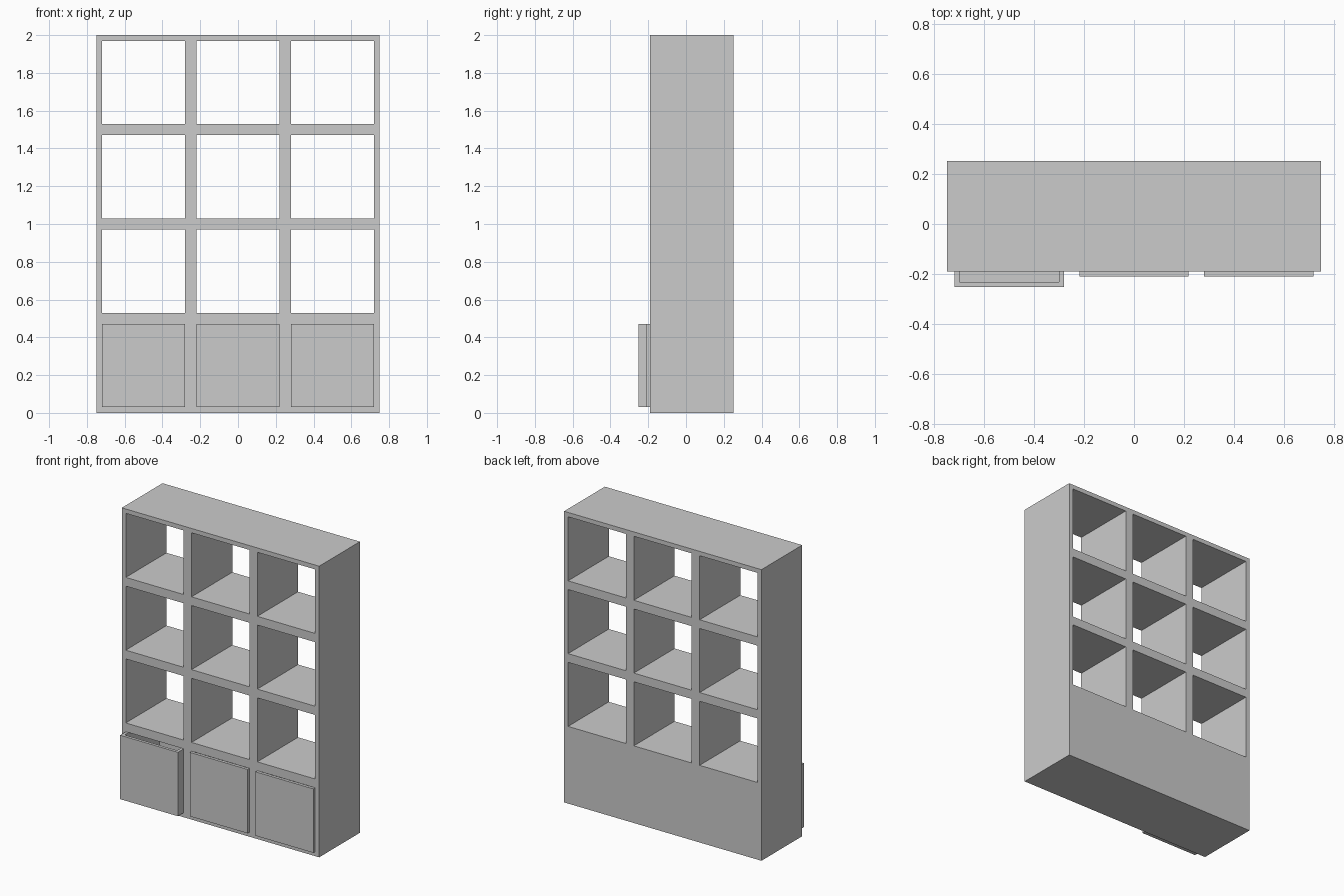
import bpy
import bmesh
from mathutils import Matrix, Vector

if "Cube" in bpy.data.objects:
    bpy.data.objects.remove(bpy.data.objects["Cube"])

PITCH, CELL = 0.5, 0.44          # cell spacing and clear opening
FRONT, BACK = -0.19, 0.252       # carcass depth range
WALL = 0.02                      # drawer board thickness


def add_box(bm, lo, hi):
    lo, hi = Vector(lo), Vector(hi)
    m = Matrix.Translation((lo + hi) / 2) @ Matrix.Diagonal((*(hi - lo), 1))
    bmesh.ops.create_cube(bm, size=1, matrix=m)


def make_object(name, boxes):
    bm = bmesh.new()
    for lo, hi in boxes:
        add_box(bm, lo, hi)
    mesh = bpy.data.meshes.new(name)
    bm.to_mesh(mesh)
    bm.free()
    obj = bpy.data.objects.new(name, mesh)
    bpy.context.collection.objects.link(obj)
    return obj


def cut(obj, cutter):
    cutter.hide_render = True
    cutter.hide_set(True)
    mod = obj.modifiers.new("openings", 'BOOLEAN')
    mod.operation = 'DIFFERENCE'
    mod.solver = 'EXACT'
    mod.object = cutter


# Carcass: one solid block with cells cut out; bottom row keeps its back panel
h = CELL / 2
cells = []
for row in range(4):
    for col in range(3):
        x, z = (col - 1) * PITCH, (row + 0.5) * PITCH
        y_end = BACK - 0.03 if row == 0 else BACK + 0.1
        cells.append(((x - h, FRONT - 0.1, z - h), (x + h, y_end, z + h)))
carcass = make_object("bookcase_carcass", [((-0.75, FRONT, 0), (0.75, BACK, 2))])
cut(carcass, make_object("cell_cutter", cells))

# Drawers: open-topped boxes, the left one pulled out slightly
g = h - 0.0005
for name, col, y in (("left", -1, -0.252), ("middle", 0, -0.21), ("right", 1, -0.21)):
    x, z, depth = col * PITCH, PITCH / 2, 0.42
    drawer = make_object(f"{name}_drawer",
                         [((x - g, y, z - g), (x + g, y + depth, z + g))])
    hollow = make_object(f"{name}_drawer_cutter",
                         [((x - g + WALL, y + WALL, z - g + WALL),
                           (x + g - WALL, y + depth - WALL, z + g + 0.1))])
    cut(drawer, hollow)
